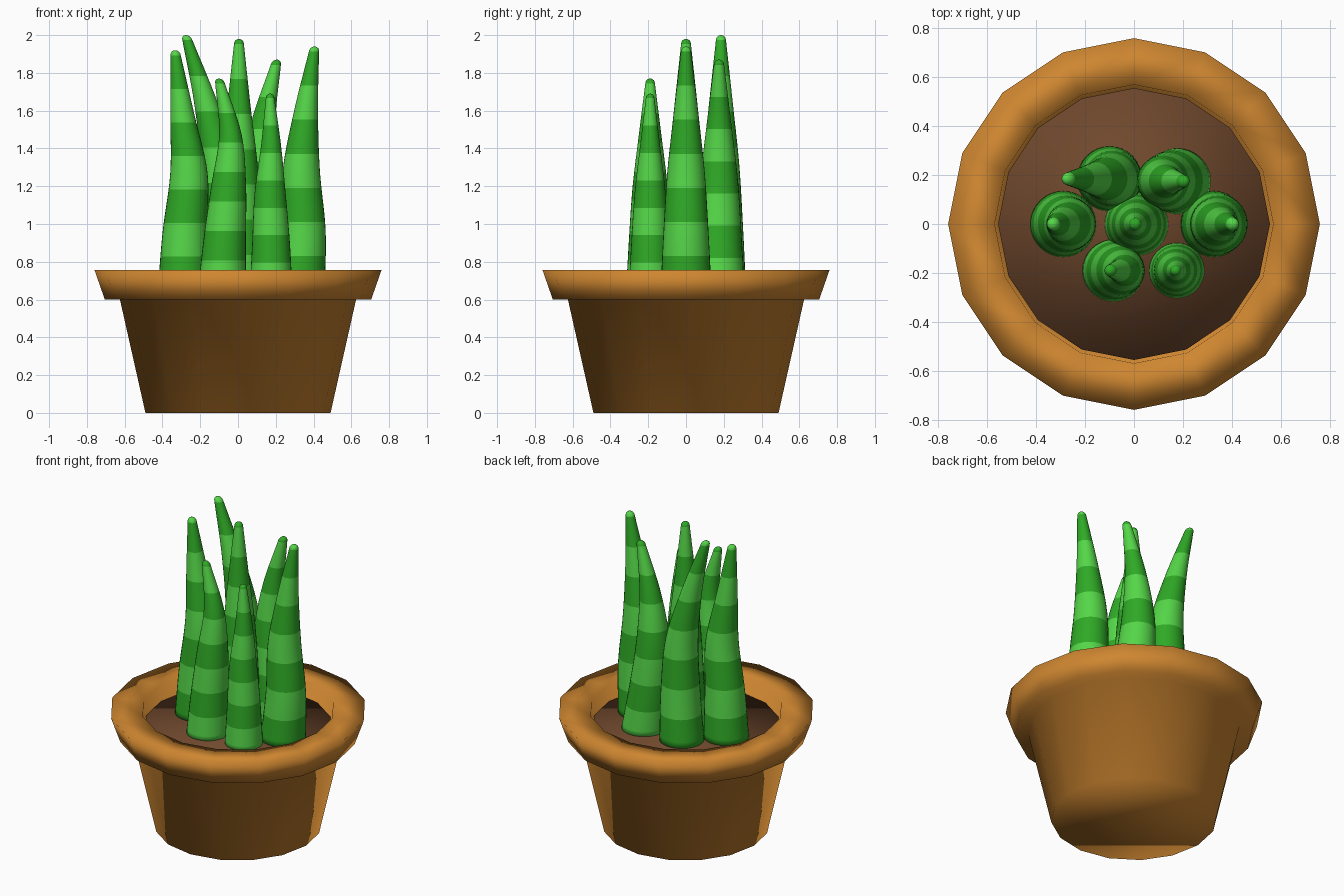
import bpy, bmesh, math

cube = bpy.data.objects.get("Cube")
if cube:
    bpy.data.objects.remove(cube)


def material(name, rgb):
    m = bpy.data.materials.new(name)
    m.use_nodes = True
    m.diffuse_color = (*rgb, 1)
    m.node_tree.nodes["Principled BSDF"].inputs["Base Color"].default_value = (*rgb, 1)
    return m


terracotta = material("terracotta", (0.62, 0.24, 0.03))
earth = material("earth", (0.16, 0.065, 0.026))
dark_green = material("dark green", (0.028, 0.4, 0.019))
light_green = material("light green", (0.09, 0.68, 0.065))


def lathe(name, rings, sides, mats, bands=None):
    """Closed smooth solid through (x, y, z, radius) rings, with flat caps."""
    bm = bmesh.new()
    loops = []
    for x, y, z, r in rings:
        loops.append([bm.verts.new((x + r * math.cos(a), y + r * math.sin(a), z))
                      for a in (math.tau * i / sides for i in range(sides))])
    for k, (low, high) in enumerate(zip(loops, loops[1:])):
        for i in range(sides):
            j = (i + 1) % sides
            f = bm.faces.new((low[i], low[j], high[j], high[i]))
            f.material_index = bands[k] if bands else 0
    bm.faces.new(loops[0][::-1])
    top = bm.faces.new(loops[-1])
    top.material_index = bands[-1] if bands else 0
    for f in bm.faces:
        f.smooth = True
    mesh = bpy.data.meshes.new(name)
    bm.to_mesh(mesh)
    bm.free()
    for m in mats:
        mesh.materials.append(m)
    obj = bpy.data.objects.new(name, mesh)
    bpy.context.collection.objects.link(obj)
    return obj


def spline(values, t):
    """Smooth curve through evenly spaced values, t from 0 to 1."""
    s = t * (len(values) - 1)
    i = min(int(s), len(values) - 2)
    u = s - i
    p1, p2 = values[i], values[i + 1]
    p0 = values[i - 1] if i else 2 * p1 - p2
    p3 = values[i + 2] if i + 2 < len(values) else 2 * p2 - p1
    return p1 + u / 2 * (p2 - p0 + u * (2 * p0 - 5 * p1 + 4 * p2 - p3
                                        + u * (3 * (p1 - p2) + p3 - p0)))


# Pot: tapered wall, overhanging rim, inner wall and hidden floor
pot_profile = [(0.49, 0), (0.625, 0.6), (0.705, 0.6), (0.76, 0.757), (0.57, 0.757), (0.555, 0.6)]
lathe("pot", [(0, 0, z, r) for r, z in pot_profile], 16, [terracotta])

# Soil
lathe("soil", [(0, 0, 0.61, 0.553), (0, 0, 0.66, 0.556)], 16, [earth])

# Leaves: banded tapering stalks with rounded tips
SOIL, BANDS, STEPS = 0.65, 7, 4
TAPER = (1, 0.88, 0.73, 0.47, 0.2)


def leaf(name, radius, height, y, path, first):
    rings, bands = [], []
    tip = radius * TAPER[-1]
    body = height - tip - SOIL
    count = BANDS * STEPS
    for k in range(count + 1):
        t = k / count
        rings.append((spline(path, t), y, SOIL + body * t, radius * spline(TAPER, t)))
        bands.append((k // STEPS + first) % 2)
    lean = (rings[-1][0] - rings[-2][0]) / (rings[-1][2] - rings[-2][2])
    for k in range(1, 5):
        a = math.radians(20 * k)
        h = tip * math.sin(a)
        rings.append((path[-1] + lean * h, y, height - tip + h, tip * math.cos(a)))
        bands.append(bands[-1])
    lathe(name, rings, 32, [dark_green, light_green], bands)


leaf("centre_leaf", 0.13, 1.98, 0, (0.01, 0.01, 0.01, 0.005, 0.005), 1)
leaf("right_leaf", 0.135, 1.92, 0, (-0.29, -0.28, -0.26, -0.295, -0.33), 0)
leaf("left_leaf", 0.135, 1.94, 0, (0.325, 0.345, 0.335, 0.36, 0.402), 0)
leaf("back_right_leaf", 0.133, 2.0, 0.185, (-0.1, -0.09, -0.1, -0.17, -0.268), 0)
leaf("back_left_leaf", 0.135, 1.87, 0.175, (0.18, 0.14, 0.115, 0.135, 0.2), 1)
leaf("front_right_leaf", 0.127, 1.77, -0.19, (-0.085, -0.07, -0.05, -0.04, -0.095), 1)
leaf("front_left_leaf", 0.113, 1.69, -0.19, (0.175, 0.175, 0.17, 0.175, 0.17), 1)
